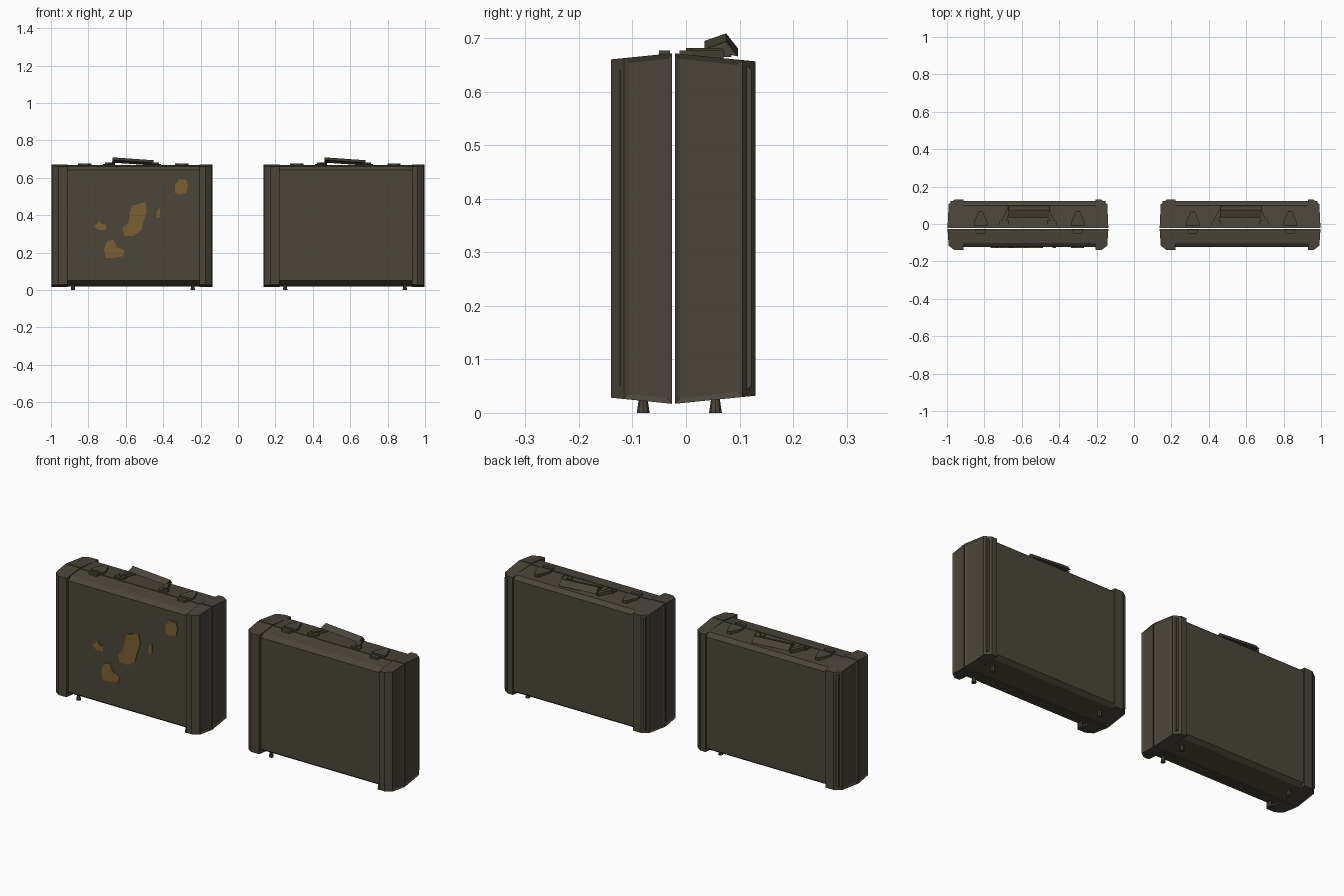
import bpy, bmesh, math
from mathutils import Vector, Matrix

cube = bpy.data.objects.get("Cube")
if cube:
    bpy.data.objects.remove(cube, do_unlink=True)


def material(name, colour):
    mat = bpy.data.materials.new(name)
    mat.use_nodes = True
    mat.diffuse_color = (*colour, 1)
    mat.node_tree.nodes["Principled BSDF"].inputs["Base Color"].default_value = (*colour, 1)
    return mat


LEATHER = material("dark_leather", (0.07, 0.061, 0.042))
PATCH = material("ochre_patch", (0.195, 0.117, 0.032))

PLACE = {
    "x": lambda a, b, d: (d, a, b),
    "y": lambda a, b, d: (a, d, b),
    "z": lambda a, b, d: (a, b, d),
}


def finish(bm, name, centre, mat):
    bmesh.ops.recalc_face_normals(bm, faces=bm.faces)
    mesh = bpy.data.meshes.new(name)
    bm.to_mesh(mesh)
    bm.free()
    mesh.materials.append(mat)
    obj = bpy.data.objects.new(name, mesh)
    obj.location.x = centre
    bpy.context.collection.objects.link(obj)
    return obj


def prism(points, axis, start, end):
    """Extrude a flat outline along one axis; ends may depend on the point."""
    bm = bmesh.new()
    depth = lambda d, p: d(p) if callable(d) else d
    low, high = [[bm.verts.new(PLACE[axis](*p, depth(d, p))) for p in points]
                 for d in (start, end)]
    bm.faces.new(low)
    bm.faces.new(high)
    count = len(points)
    for i in range(count):
        j = (i + 1) % count
        bm.faces.new((low[i], low[j], high[j], high[i]))
    return bm


def shell_half(prefix, seam, out, lip, centre):
    """Half of the case: chamfered shell and a folded cap at each end."""
    inner = out - math.copysign(0.022, out)
    shell = [(seam, 0.668), (inner, 0.66), (out, 0.642),
             (out, 0.05), (inner, 0.034), (seam, 0.02)]
    finish(prism(shell, "x", -0.415, 0.415), prefix + "_shell", centre, LEATHER)

    slope = lambda p: abs(p[1] - seam) * 0.1
    fold = lip - math.copysign(0.024, lip)
    for label, side, edge in (("left", 1, 0.362), ("right", -1, 0.345)):
        outline = [(edge, seam), (edge, lip), (0.392, lip), (0.424, fold), (0.43, seam)]
        outline = [(x * side, y) for x, y in outline]
        bm = prism(outline, "z", lambda p: 0.017 + slope(p), lambda p: 0.672 - slope(p))
        bmesh.ops.recalc_face_normals(bm, faces=bm.faces)
        # Sunken panel on the end
        end = [f for f in bm.faces if f.normal.x * side > 0.95]
        bmesh.ops.inset_region(bm, faces=end, thickness=0.014, depth=-0.005)
        finish(bm, f"{prefix}_{label}_cap", centre, LEATHER)


def handle(centre):
    # Wedge-shaped grip, higher on its right
    section = [(0.035, 0.688), (0.075, 0.702), (0.097, 0.674)]
    bm = prism(section, "x", -0.105, 0.115)
    tilt = Matrix.Rotation(math.radians(4), 3, "Y")
    bmesh.ops.rotate(bm, verts=bm.verts, cent=Vector((0, 0.07, 0.687)), matrix=tilt)
    finish(bm, "handle_grip", centre, LEATHER)
    # Arms running down to the mounts
    for label, side in (("left", 1), ("right", -1)):
        arm = [(0.09, 0.075), (0.11, 0.085), (0.145, 0.01), (0.125, 0.0)]
        mount = [(0.10, 0.02), (0.15, 0.02), (0.155, -0.01), (0.105, -0.01)]
        for part, outline, low, high in (("arm", arm, 0.665, 0.682),
                                         ("mount", mount, 0.66, 0.675)):
            outline = [(x * side, y) for x, y in outline]
            finish(prism(outline, "z", low, high), f"handle_{label}_{part}", centre, LEATHER)


def latches(centre):
    plate = [(-0.01, 0.07), (0.01, 0.07), (0.036, 0.01), (0.036, -0.012),
             (-0.036, -0.012), (-0.036, 0.01)]
    catch = [(-0.03, -0.03), (0.03, -0.03), (0.022, -0.05), (-0.022, -0.05)]
    for label, x in (("left", 0.267), ("right", -0.253)):
        for part, outline in (("plate", plate), ("catch", catch)):
            outline = [(px + x, py) for px, py in outline]
            finish(prism(outline, "z", 0.66, 0.677), f"{label}_latch_{part}", centre, LEATHER)


def feet(centre):
    for x in (-0.315, 0.325):
        for y in (-0.08, 0.055):
            bm = bmesh.new()
            bmesh.ops.create_cone(bm, cap_ends=True, segments=8, radius1=0.012,
                                  radius2=0.007, depth=0.034,
                                  matrix=Matrix.Translation((x, y, 0.017)))
            finish(bm, "foot", centre, LEATHER)


# Two matching cases side by side
for centre in (-0.567, 0.567):
    shell_half("front", -0.026, -0.123, -0.14, centre)
    shell_half("back", -0.021, 0.122, 0.13, centre)
    handle(centre)
    latches(centre)
    feet(centre)

# Worn patches on the front of the right case, outlined in hundredths
PATCHES = [
    [(23, 56), (25, 59), (29, 59), (30, 56), (29, 52), (25, 51), (23, 52)],
    [(0, 45), (7, 47), (8, 42), (6, 36), (5, 32), (1, 29), (-4, 29), (-5, 33), (-2, 36), (-1, 41)],
    [(-20, 34), (-17, 37), (-16, 35), (-14, 35), (-14, 32), (-18, 32)],
    [(-15, 22), (-13, 26), (-10, 27), (-8, 23), (-4, 21), (-5, 18), (-10, 17), (-14, 17)],
    [(13, 42), (15, 44), (15, 39), (13, 38)],
]
for outline in PATCHES:
    outline = [(x / 100, z / 100) for x, z in outline]
    finish(prism(outline, "y", -0.127, -0.122), "worn_patch", -0.567, PATCH)
